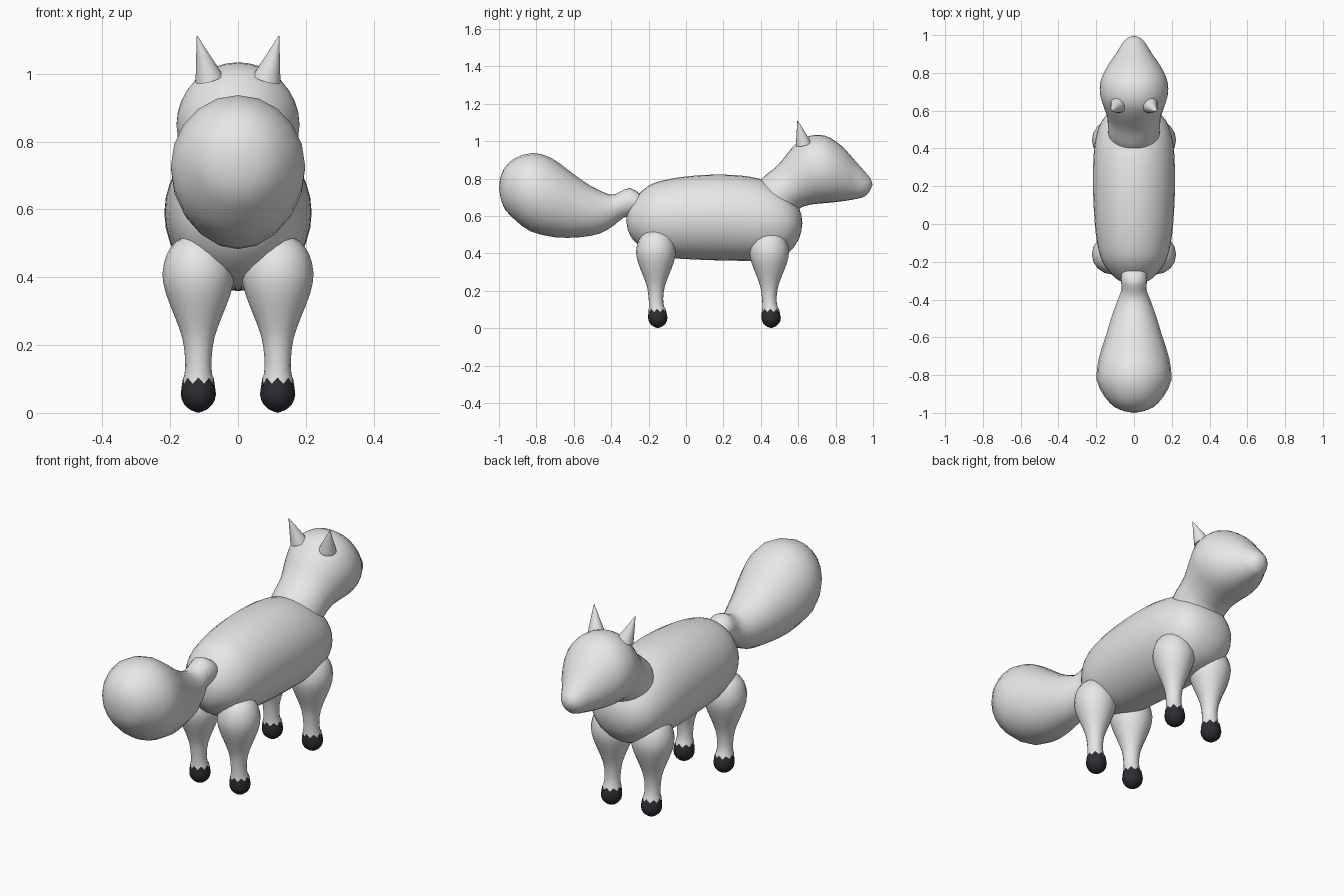
import bpy, bmesh
from math import sin, cos, pi
from mathutils import Vector

if "Cube" in bpy.data.objects:
    bpy.data.objects.remove(bpy.data.objects["Cube"])


def material(name, colour):
    m = bpy.data.materials.new(name)
    m.use_nodes = True
    m.diffuse_color = colour
    m.node_tree.nodes["Principled BSDF"].inputs["Base Color"].default_value = colour
    return m


fur = material("pale grey fur", (0.8, 0.8, 0.8, 1))
dark = material("dark paw", (0.026, 0.026, 0.033, 1))


def smooth_stations(stations, steps):
    """Catmull-Rom interpolation between the cross-sections."""
    pts = [Vector(s) for s in stations]
    result = []
    for i in range(len(pts) - 1):
        a, b, c, d = pts[max(i - 1, 0)], pts[i], pts[i + 1], pts[min(i + 2, len(pts) - 1)]
        for k in range(steps):
            t = k / steps
            result.append(b + (c - a) * (t / 2) + (a * 2 - b * 5 + c * 4 - d) * (t * t / 2)
                          + (b * 3 - a - c * 3 + d) * (t ** 3 / 2))
    return result + [pts[-1]]


def finish(name, bm, mats):
    bmesh.ops.recalc_face_normals(bm, faces=bm.faces)
    mesh = bpy.data.meshes.new(name)
    bm.to_mesh(mesh)
    bm.free()
    ob = bpy.data.objects.new(name, mesh)
    bpy.context.collection.objects.link(ob)
    for m in mats:
        mesh.materials.append(m)
    bpy.ops.object.select_all(action="DESELECT")
    ob.select_set(True)
    bpy.context.view_layer.objects.active = ob
    bpy.ops.object.shade_smooth_by_angle(angle=1.0)
    return ob


def loft(name, start, stations, end, x=0, sides=24, steps=3, paw_top=None):
    """Elliptical rings; each station is y1, z1, y2, z2 of its axis and a half width."""
    bm = bmesh.new()
    rings = []
    for y1, z1, y2, z2, w in smooth_stations(stations, steps):
        ring = []
        for i in range(sides):
            c, s = cos(2 * pi * i / sides), sin(2 * pi * i / sides)
            z = (z1 + z2) / 2 + c * (z1 - z2) / 2
            if paw_top and abs(z - paw_top) < 0.001:
                z += 0.009 * (-1) ** i      # jagged edge of the paw
            ring.append(bm.verts.new((x + s * w, (y1 + y2) / 2 + c * (y1 - y2) / 2, z)))
        rings.append(ring)
    poles = [bm.verts.new((x, *start)), bm.verts.new((x, *end))]
    for i in range(sides):
        j = (i + 1) % sides
        for a, b in zip(rings, rings[1:]):
            bm.faces.new((a[i], a[j], b[j], b[i]))
        bm.faces.new((poles[0], rings[0][j], rings[0][i]))
        bm.faces.new((poles[1], rings[-1][i], rings[-1][j]))
    if paw_top:
        for f in bm.faces:
            f.material_index = int(f.calc_center_median().z < paw_top)
    return finish(name, bm, [fur, dark] if paw_top else [fur])


# Barrel-shaped torso
loft("body", (-0.32, 0.575), [
    (-0.312, 0.63, -0.312, 0.53, 0.045),
    (-0.285, 0.68, -0.285, 0.475, 0.1),
    (-0.2, 0.762, -0.2, 0.405, 0.167),
    (-0.09, 0.797, -0.09, 0.377, 0.197),
    (0.05, 0.816, 0.05, 0.367, 0.211),
    (0.2, 0.821, 0.2, 0.362, 0.217),
    (0.34, 0.81, 0.34, 0.36, 0.215),
    (0.45, 0.78, 0.45, 0.363, 0.204),
    (0.54, 0.727, 0.54, 0.397, 0.174),
    (0.595, 0.66, 0.595, 0.46, 0.12),
    (0.617, 0.605, 0.617, 0.52, 0.055)], (0.622, 0.562), sides=32)

# Neck, skull and muzzle in one sweep
loft("head", (0.45, 0.61), [
    (0.36, 0.72, 0.55, 0.58, 0.135),
    (0.4, 0.795, 0.605, 0.638, 0.138),
    (0.49, 0.87, 0.65, 0.657, 0.142),
    (0.565, 0.962, 0.7, 0.665, 0.163),
    (0.64, 1.022, 0.75, 0.669, 0.181),
    (0.74, 1.03, 0.8, 0.674, 0.173),
    (0.83, 0.976, 0.86, 0.682, 0.135),
    (0.9, 0.9, 0.91, 0.691, 0.093),
    (0.955, 0.838, 0.955, 0.704, 0.063),
    (0.985, 0.803, 0.983, 0.733, 0.037)], (0.998, 0.768), sides=32)

# Bushy tail with a narrow root
loft("tail", (-0.2, 0.66), [
    (-0.24, 0.715, -0.22, 0.62, 0.06),
    (-0.3, 0.75, -0.28, 0.605, 0.07),
    (-0.355, 0.728, -0.335, 0.59, 0.066),
    (-0.41, 0.715, -0.385, 0.55, 0.085),
    (-0.52, 0.767, -0.46, 0.506, 0.118),
    (-0.62, 0.838, -0.57, 0.486, 0.15),
    (-0.72, 0.91, -0.7, 0.486, 0.186),
    (-0.82, 0.937, -0.83, 0.517, 0.198),
    (-0.92, 0.906, -0.91, 0.575, 0.155),
    (-0.975, 0.85, -0.968, 0.635, 0.1),
    (-0.995, 0.795, -0.99, 0.69, 0.045)], (-1.0, 0.745), sides=20, steps=2)

# Legs: paw offset a little forward of the shin; z, y offset, radius
LEG = [(0.525, 0, 0.03), (0.505, 0, 0.065), (0.47, 0, 0.092), (0.41, 0, 0.106),
       (0.35, 0, 0.095), (0.28, 0, 0.068), (0.22, 0, 0.047), (0.16, 0, 0.039),
       (0.12, 0.003, 0.04), (0.095, 0.007, 0.045), (0.055, 0.01, 0.052),
       (0.025, 0.01, 0.042), (0.008, 0.01, 0.022)]
for end_name, y in (("front", 0.445), ("back", -0.161)):
    for side_name, x in (("left", 0.117), ("right", -0.117)):
        rings = [(y + dy + r, z, y + dy - r, z, r) for z, dy, r in LEG]
        loft(f"{end_name}_leg_{side_name}", (y, 0.53), rings, (y + 0.01, 0.0),
             x=x, sides=16, steps=2, paw_top=0.095)

# Pointed ears
for side_name, s in (("left", 1), ("right", -1)):
    base, tip = Vector((0.085 * s, 0.628, 0.985)), Vector((0.121 * s, 0.596, 1.112))
    axis = tip - base
    bm = bmesh.new()
    bmesh.ops.create_cone(bm, cap_ends=True, segments=20, radius1=0.042, radius2=0.001,
                          depth=axis.length)
    turn = axis.to_track_quat("Z", "Y").to_matrix()
    for v in bm.verts:
        v.co = turn @ v.co + (base + tip) / 2
    finish(f"ear_{side_name}", bm, [fur])
